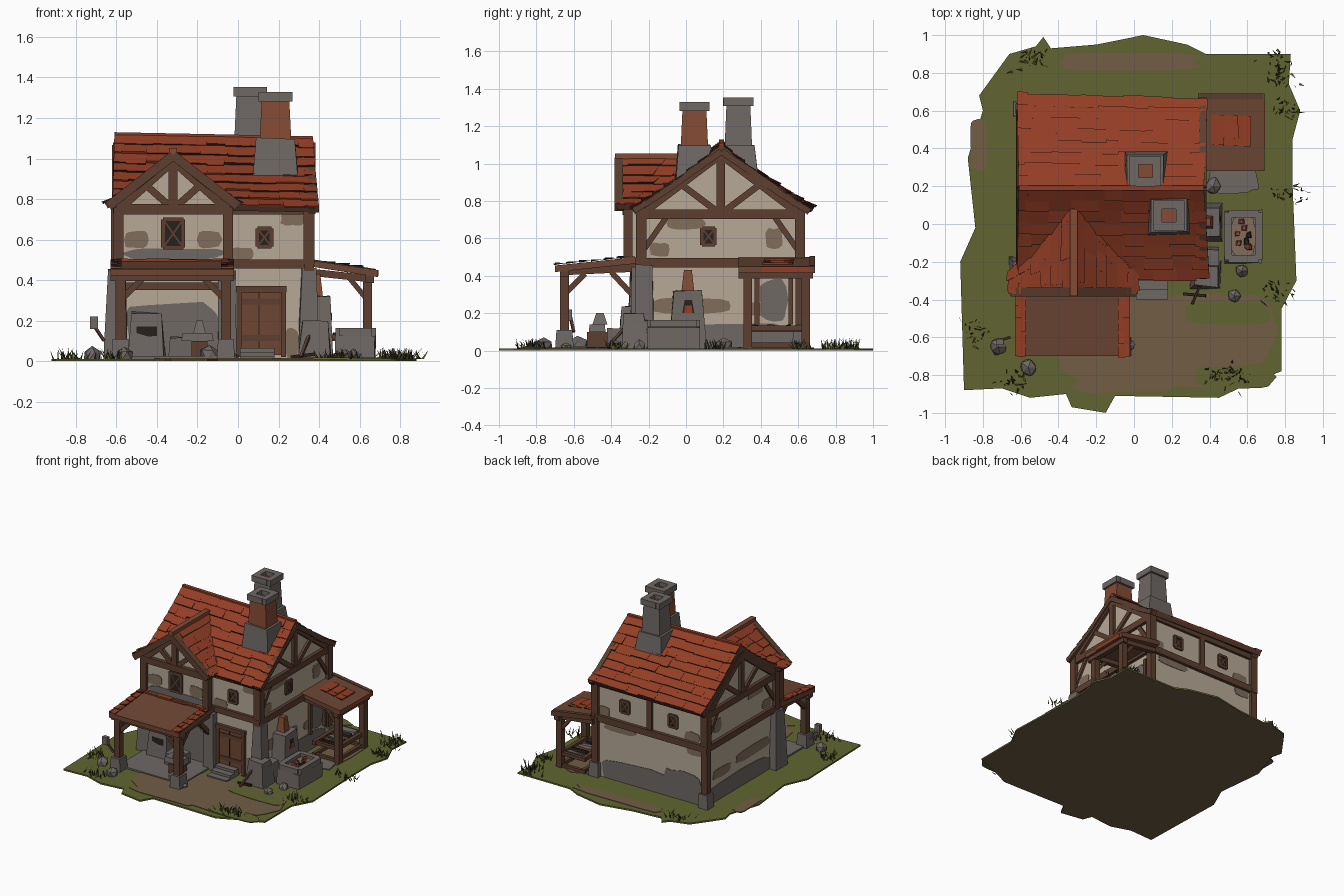
import bpy, bmesh, math, random
from mathutils import Vector as V

random.seed(4)
if "Cube" in bpy.data.objects:
    bpy.data.objects.remove(bpy.data.objects["Cube"])


def material(name, rgb):
    m = bpy.data.materials.new(name)
    lin = [(c / 255) ** 2.2 for c in rgb] + [1]
    m.diffuse_color = lin
    m.use_nodes = True
    m.node_tree.nodes["Principled BSDF"].inputs["Base Color"].default_value = lin
    return m


TILE = material("red roof tile", (146, 64, 42))
WOOD = material("brown timber", (92, 65, 51))
PLASTER = material("cream plaster", (182, 167, 150))
STONE = material("grey stone", (110, 104, 100))
GRASS = material("grass green", (97, 101, 52))
DIRT = material("brown dirt", (112, 94, 71))
INK = material("dark gap", (44, 38, 33))
WORN = material("worn plaster", (128, 109, 93))
BRICK = material("red brown brick", (130, 76, 56))
PLANK = material("brown planks", (108, 72, 55))
LOW = .006


def finish(name, bm, *mats, recalc=True):
    if recalc:
        bmesh.ops.recalc_face_normals(bm, faces=bm.faces)
    me = bpy.data.meshes.new(name)
    bm.to_mesh(me)
    bm.free()
    for m in mats:
        me.materials.append(m)
    ob = bpy.data.objects.new(name, me)
    bpy.context.collection.objects.link(ob)
    return ob


def prism(name, pts, vec, mat):
    bm = bmesh.new()
    f = bm.faces.new([bm.verts.new(p) for p in pts])
    ext = bmesh.ops.extrude_face_region(bm, geom=[f], use_keep_orig=True)
    for v in ext["geom"]:
        if isinstance(v, bmesh.types.BMVert):
            v.co += V(vec)
    return finish(name, bm, mat)


def box(name, lo, hi, mat, taper=1, wobble=0):
    lo, hi = V(lo), V(hi)
    mid, size = (lo + hi) / 2, hi - lo
    bm = bmesh.new()
    bmesh.ops.create_cube(bm, size=1)
    for v in bm.verts:
        k = taper if v.co.z > 0 else 1
        v.co = mid + V((v.co.x * size.x * k, v.co.y * size.y * k, v.co.z * size.z))
        v.co += V([random.uniform(-wobble, wobble) for _ in range(3)])
        v.co.z = max(v.co.z, LOW)
    return finish(name, bm, mat)


def beam(name, p, q, w, mat=WOOD):
    p, q = V(p), V(q)
    d = q - p
    bm = bmesh.new()
    bmesh.ops.create_cube(bm, size=1)
    rot = d.to_track_quat('Z', 'Y')
    for v in bm.verts:
        v.co = (p + q) / 2 + rot @ V((v.co.x * w, v.co.y * w, v.co.z * d.length))
    return finish(name, bm, mat)


def patch(name, c, axis, w, h, mat, thick=0.008):
    # ragged flat plate facing along the given axis
    others = [i for i in range(3) if i != axis]
    pts = []
    for i in range(16):
        a = math.tau * i / 16
        p = V(c)
        for o, r, t in zip(others, (w, h), (math.cos(a), math.sin(a))):
            p[o] += r / 2 * math.copysign(abs(t) ** 0.5, t) * random.uniform(0.8, 1)
        p[axis] -= thick / 2
        p.z = max(p.z, LOW)
        pts.append(p)
    vec = V()
    vec[axis] = thick
    prism(name, pts, vec, mat)


def slope(name, r0, r1, e0, e1, rows, cols, sag=0.02, deck=True):
    # one roof side: sagging timber deck and overlapping tile courses
    r0, r1, e0, e1 = map(V, (r0, r1, e0, e1))
    n = (r1 - r0).cross(e0 - r0).normalized()
    flip = n.z < 0
    n = -n if flip else n

    def P(u, v, h):
        p = r0.lerp(r1, u).lerp(e0.lerp(e1, u), v)
        return p - V((0, 0, sag * 4 * v * (1 - v))) + n * h

    if deck:
        bm = bmesh.new()
        g = [[bm.verts.new(P(u, i / 6, -0.016)) for u in (0, 1)] for i in range(7)]
        for a, b in zip(g, g[1:]):
            bm.faces.new((a[0], a[1], b[1], b[0]))
        ob = finish(name + "_deck", bm, WOOD)
        sol = ob.modifiers.new("thickness", 'SOLIDIFY')
        sol.thickness, sol.offset = 0.03, 0
    bm = bmesh.new()
    for r in range(rows):
        cuts = [0] + [(c + random.uniform(0.25, 0.75)) / cols for c in range(cols)] + [1]
        for u0, u1 in zip(cuts, cuts[1:]):
            v0, v1 = r / rows, (r + 1 + random.uniform(-0.1, 0.12)) / rows
            h = random.uniform(0.005, 0.013)
            edge = random.choice((0, 1, 1))
            a, b = P(u0, v0, 0.002), P(u1, v0, 0.002)
            c, d = P(u1, v1, h), P(u0, v1, h)
            e, f = P(u1, v1, -0.002), P(u0, v1, -0.002)
            a, b, c, d, e, f = [bm.verts.new(x) for x in (a, b, c, d, e, f)]
            for k, loop in enumerate(([a, d, c, b], [d, f, e, c], [a, f, d], [b, c, e])):
                face = bm.faces.new(loop[::-1] if flip else loop)
                face.normal_update()
                if k == 0 and face.normal.dot(n) < 0:
                    flip = not flip
                    face.normal_flip()
                last = r == rows - 1
                face.material_index = edge if k == 1 and not last else int(k > 1)
    finish(name + "_tiles", bm, TILE, INK, recalc=False)


def at(side, plane, a, z):
    # point on a wall: front and back run along x, sides run along y
    return V((a, plane, z)) if side == "y" else V((plane, a, z))


def truss(name, side, plane, a0, a1, zb, apex):
    m = (a0 + a1) / 2
    beam(name + "_tie", at(side, plane, a0, zb), at(side, plane, a1, zb), 0.05)
    beam(name + "_king_post", at(side, plane, m, zb), at(side, plane, m, apex), 0.045)
    for a in (a0, a1):
        beam(name + "_rafter", at(side, plane, a, zb), at(side, plane, m, apex), 0.045)
        beam(name + "_strut", at(side, plane, m, zb), at(side, plane, (a + m) / 2, (zb + apex) / 2), 0.035)


def window(name, side, plane, a, z, w, h):
    pts = [at(side, plane, a + i * w / 2, z + j * h / 2) for i, j in ((-1, -1), (1, -1), (1, 1), (-1, 1))]
    vec = at(side, 0.008, 0, 0)
    prism(name + "_glass", [p - vec / 2 for p in pts], vec, INK)
    for i in range(4):
        beam(name + "_frame", pts[i], pts[(i + 1) % 4], 0.018)
    for i, j in ((0, 2), (1, 3)):
        beam(name + "_lattice", pts[i], pts[j], 0.009, WOOD)


# ground island with dirt and grass patches
outline = [(-.66, .9), (-.52, .94), (-.48, .99), (-.44, .93), (-.2, .95), (.05, 1), (.28, .95), (.38, .9), (.83, .9),
           (.82, .74), (.88, .6), (.84, .45), (.84, .2), (.86, -.3), (.78, -.45), (.78, -.78), (.62, -.84),
           (.45, -.92), (-.1, -.91), (-.15, -1), (-.33, -.97), (-.36, -.9), (-.55, -.92), (-.7, -.87),
           (-.9, -.88), (-.92, -.2), (-.84, -.02), (-.88, .35), (-.8, .6), (-.82, .68)]
prism("earth_base", [(x, y, 0) for x, y in outline], (0, 0, .004), DIRT)
prism("grass", [(x, y, .004) for x, y in outline], (0, 0, .008), GRASS)
for x, y, w, h in ((.12, -.62, 1.1, .56), (.42, -.57, .7, .42), (-.05, -.83, .6, .14), (-.03, .86, .85, .11),
                   (-.82, .42, .1, .3), (.52, .45, .3, .5)):
    patch("dirt_patch", (x, y, .012), 2, w, h, DIRT)
for x, y, w, h in ((.5, -.47, .5, .14), (.53, -.81, .46, .13)):
    patch("grass_patch", (x, y, .015), 2, w, h, GRASS)
patch("shed_paving", (.53, .23, .016), 2, .28, .15, STONE)

# plastered walls: two floors with gables and the front wing
X0, X1, Y0, Y1 = -.6, .35, -.24, .61
RY, RX = .19, -.32
box("ground_floor", (X0, Y0, 0), (X1, Y1, .48), PLASTER)
prism("upper_floor", [(X0, y, z) for y, z in ((Y0, .47), (Y1, .47), (Y1, .74), (RY, 1.06), (Y0, .74))], (X1 - X0, 0, 0), PLASTER)
prism("wing", [(x, -.31, z) for x, z in ((-.59, .47), (-.05, .47), (-.05, .76), (RX, .99), (-.59, .76))], (0, .4, 0), PLASTER)

# roofs
slope("front_roof", (-.61, RY, 1.125), (.37, RY, 1.105), (-.62, -.29, .78), (.4, -.29, .76), 8, 8)
slope("back_roof", (-.61, RY, 1.125), (.37, RY, 1.105), (-.62, .69, .77), (.39, .66, .76), 8, 8)
slope("wing_left_roof", (RX, -.37, 1.04), (RX, .09, 1.04), (-.66, -.37, .78), (-.66, -.25, .78), 6, 4)
slope("wing_right_roof", (RX, -.37, 1.04), (RX, .09, 1.04), (.02, -.37, .78), (.02, -.25, .78), 6, 4)
beam("main_ridge", (-.61, RY, 1.117), (.37, RY, 1.097), .026, TILE)
beam("wing_ridge", (RX, -.38, 1.033), (RX, .08, 1.033), .04, BRICK)
for x in (-.6, .365):
    for y in (-.28, .66):
        beam("barge_board", (x, RY, 1.065), (x, y, .742), .035)
for x in (-.64, 0):
    beam("wing_barge_board", (RX, -.36, 1.015), (x, -.36, .765), .045)

# timber frame
truss("right_gable", "x", X1, Y0, Y1, .73, 1.05)
truss("left_gable", "x", X0, Y0, Y1, .73, 1.05)
truss("wing_gable", "y", -.315, -.59, -.05, .75, .99)
for x in (X0, X1):
    beam("side_sill", (x, Y0 - .03, .47), (x, Y1 + .03, .47), .05)
    for y in (Y0, Y1):
        beam("corner_post", (x, y, .48), (x, y, .76), .055)
    for y, top in ((Y0, .14), (Y1, -.14)):
        beam("side_brace", (x, y, .52), (x, y + top, .72), .03)
beam("back_sill", (X0, Y1, .47), (X1, Y1, .47), .05)
beam("back_plate", (X0, Y1, .74), (X1, Y1, .74), .04)
beam("middle_back_post", (-.12, Y1, .48), (-.12, Y1, .74), .04)
beam("front_sill", (-.05, Y0, .48), (X1, Y0, .48), .045)
beam("front_plate", (-.05, Y0, .745), (X1, Y0, .745), .04)
beam("wing_sill", (-.62, -.31, .48), (-.03, -.31, .48), .05)
for x in (-.59, -.05):
    beam("wing_post", (x, -.31, .48), (x, -.31, .76), .05)
for x in (X0, X1):
    beam("lower_back_post", (x, Y1, .1), (x, Y1, .47), .05)
    box("back_corner_stone", (x - .042, Y1 - .042, 0), (x + .042, Y1 + .042, .12), STONE, .88)

# windows and door
window("wing_window", "y", -.314, RX, .63, .1, .14)
window("front_window", "y", Y0 - .003, .13, .61, .07, .09)
window("right_window", "x", X1 + .003, .12, .61, .07, .09)
for x in (-.32, .1):
    window("back_window", "y", Y1 + .003, x, .61, .07, .09)
box("door", (.01, Y0 - .012, .03), (.22, Y0, .35), PLANK)
for x in (.005, .225):
    beam("door_post", (x, Y0 - .01, .02), (x, Y0 - .01, .36), .025)
beam("door_lintel", (-.01, Y0 - .01, .355), (.24, Y0 - .01, .355), .03)
for z in (.1, .28):
    box("door_bar", (.02, Y0 - .018, z), (.21, Y0, z + .03), WOOD)
box("door_gap", (.1, Y0 - .015, .04), (.105, Y0, .34), INK)
for i in range(3):
    box("door_step", (.01, -.4 + i * .05, 0), (.18, Y0, .025 + i * .02), STONE)

# stonework and worn plaster
box("front_corner_pier", (.3, -.28, 0), (.4, -.17, .46), STONE, .75, .006)
box("front_corner_foot", (.3, -.35, 0), (.46, -.2, .2), STONE, .7, .01)
box("left_corner_pier", (-.66, -.31, 0), (-.54, -.18, .45), STONE, .75, .008)
box("wing_pier", (-.1, -.3, 0), (-.01, -.2, .45), STONE, .85, .005)
patch("forge_stone", (-.32, Y0, .12), 1, .54, .38, STONE)
patch("wing_stone_band", (RX, -.31, .53), 1, .54, .06, STONE)
patch("back_stone", (-.12, Y1, .04), 1, 1, .28, STONE)
patch("back_stone_rise", (-.4, Y1, .12), 1, .36, .26, STONE)
patch("right_stone", (X1, .2, .04), 0, .88, .22, STONE)
patch("left_stone", (X0, .2, .03), 0, .88, .24, STONE)
for x, z, w, h in ((.15, .42, .3, .06), (-.5, .42, .14, .07), (-.48, .53, .14, .08), (.28, .53, .1, .08)):
    patch("back_worn", (x, Y1, z), 1, w, h, WORN)
for x in (X0, X1):
    for y, z, w, h in ((.02, .24, .46, .09), (.42, .22, .24, .08), (0, .68, .22, .07), (.47, .6, .1, .12), (-.14, .54, .12, .08)):
        patch("side_worn", (x, y, z), 0, w, h, WORN)
for x, z, w, h in ((.27, .7, .13, .07), (.02, .53, .12, .07), (.265, .09, .07, .16)):
    patch("front_worn", (x, Y0, z), 1, w, h, WORN)
for x in (-.5, -.14):
    patch("wing_worn", (x, -.31, .6), 1, .13, .09, WORN)

# chimneys: wide foot, shaft, hollow cap
for cx, cy, foot, top, shaft in ((.185, .045, .88, 1.33, BRICK), (.06, .28, .95, 1.355, STONE)):
    box("chimney_foot", (cx - .115, cy - .105, foot), (cx + .115, cy + .105, 1.1), STONE, .82, .005)
    box("chimney_shaft", (cx - .08, cy - .075, 1.05), (cx + .08, cy + .075, top - .04), shaft, .85)
    box("chimney_flue", (cx - .045, cy - .045, top - .06), (cx + .045, cy + .045, top - .035), BRICK)
    for s in (-1, 1):
        beam("chimney_cap", (cx + s * .06, cy - .08, top - .025), (cx + s * .06, cy + .08, top - .025), .046, STONE)
        beam("chimney_cap", (cx - .05, cy + s * .058, top - .025), (cx + .05, cy + s * .058, top - .025), .046, STONE)

# front porch
prism("porch_roof", [(-.63, y, z) for y, z in ((-.7, .42), (-.7, .455), (-.27, .5), (-.27, .465))], (.61, 0, 0), PLANK)
for a, b in ((-.63, -.575), (-.085, -.02)):
    slope("porch_edge", (a, -.3, .5), (b, -.3, .5), (a, -.7, .46), (b, -.7, .46), 6, 1, 0, False)
slope("porch_top_course", (-.6, -.27, .503), (-.04, -.27, .503), (-.6, -.35, .495), (-.04, -.35, .495), 1, 5, 0, False)
beam("porch_lintel", (-.63, -.65, .42), (-.02, -.65, .42), .05)
for x in (-.58, -.06):
    box("porch_post_base", (x - .045, -.7, 0), (x + .045, -.6, .11), STONE, .85)
    beam("porch_post", (x, -.65, .1), (x, -.65, .42), .05)
    beam("porch_side_rail", (x, -.67, .425), (x, -.25, .445), .045)
    beam("porch_brace", (x, -.65, .3), (x, -.54, .41), .03)
    beam("porch_brace", (x, -.27, .28), (x, -.4, .42), .03)
    s = 1 if x < RX else -1
    beam("porch_brace", (x, -.65, .3), (x + s * .11, -.65, .41), .03)
beam("forge_wall_beam", (-.56, Y0 - .01, .37), (-.08, Y0 - .01, .37), .035)
box("porch_floor", (-.6, -.62, 0), (-.05, -.24, .025), STONE)
box("forge_hearth", (-.54, -.36, .02), (-.36, -.24, .24), STONE, .85, .008)
box("forge_mouth", (-.5, -.352, .1), (-.4, -.3, .17), INK)
box("quench_trough", (-.34, -.42, .02), (-.2, -.3, .12), STONE, .95, .006)
box("anvil_block", (-.23, -.53, .02), (-.15, -.42, .1), WOOD)
box("anvil", (-.28, -.52, .1), (-.12, -.43, .14), STONE, .9)
box("anvil_horn", (-.22, -.5, .14), (-.16, -.42, .2), STONE, .5)

# side shed with bench
prism("shed_roof", [(x, .28, z) for x, z in ((.34, .47), (.34, .5), (.69, .45), (.69, .415))], (0, .41, 0), PLANK)
slope("shed_tiles", (.41, .42, .492), (.41, .58, .492), (.62, .41, .463), (.62, .57, .463), 3, 2, 0, False)
beam("shed_roof_edge", (.35, .675, .49), (.68, .675, .44), .03)
beam("shed_lintel", (.65, .28, .405), (.65, .68, .405), .04)
box("shed_tile_trim", (.688, .4, .42), (.694, .66, .45), TILE)
for y in (.33, .64):
    beam("shed_post", (.64, y, LOW), (.64, y, .41), .045)
    beam("shed_rail", (.35, y, .44), (.67, y, .405), .035)
    beam("shed_brace", (.64, y, .3), (.55, y, .41), .025)
    for z in (.025, .12):
        beam("bench_rail", (.42, y, z), (.64, y, z), .025)
for x in (.44, .63):
    beam("bench_long_rail", (x, .31, .12), (x, .65, .12), .03)
    beam("bench_low_rail", (x, .31, .03), (x, .65, .03), .025)
box("bench_top", (.44, .33, .1), (.63, .64, .115), WOOD)
for y in (.36, .44, .52, .59):
    box("bench_tool", (.47, y, .115), (.6, y + .035, .135), random.choice((STONE, INK)), .9, .01)
patch("wall_hatch", (X1 + .004, .47, .27), 0, .16, .24, STONE)
for y in (.38, .56):
    beam("hatch_post", (X1 + .01, y, .14), (X1 + .01, y, .4), .025)

# side kiln and coal hearth
box("kiln", (.34, -.09, 0), (.47, .11, .32), STONE, .75, .004)
box("kiln_mouth", (.44, -.02, .2), (.462, .045, .27), INK, .6)
box("kiln_embers", (.45, -.01, .2), (.464, .035, .24), TILE, .8)
box("kiln_flue", (.35, -.025, .31), (.42, .045, .43), BRICK, .6)
box("coal_hearth", (.48, -.21, 0), (.68, .08, .13), STONE, .95, .008)
for s in (-1, 1):
    beam("hearth_rim", (.58 + s * .08, -.19, .145), (.58 + s * .08, .06, .145), .04, STONE)
    beam("hearth_rim", (.5, -.065 + s * .12, .145), (.66, -.065 + s * .12, .145), .04, STONE)
patch("coals", (.58, -.065, .137), 2, .14, .22, WORN)
for i in range(9):
    x, y = random.uniform(.53, .6), random.uniform(-.14, .0)
    box("ember", (x, y, .135), (x + .03, y + .03, .155), (BRICK, INK, TILE)[i % 3], .6, .005)
box("kiln_side_stone", (.37, -.28, 0), (.45, -.12, .16), STONE, .85, .008)

# pick, loose rocks and grass tufts
beam("pick_handle", (.31, -.42, .02), (.36, -.3, .15), .014)
beam("pick_head", (.26, -.37, .02), (.38, -.38, .035), .016, INK)
beam("axe_handle", (-.66, -.6, .1), (-.72, -.62, .19), .014)
box("axe_head", (-.73, -.64, .16), (-.69, -.61, .22), STONE)
for x, y, r in ((-.72, -.65, .05), (-.56, -.76, .05), (.53, -.38, .04), (.57, -.25, .04), (.42, .2, .05),
                (-.02, -.64, .03), (-.14, -.58, .06)):
    bm = bmesh.new()
    bmesh.ops.create_icosphere(bm, subdivisions=1, radius=r)
    for v in bm.verts:
        v.co = V((x, y, r * .5)) + v.co * random.uniform(.8, 1.1)
        v.co.z = max(v.co.z, LOW)
    finish("rock", bm, STONE)
bm = bmesh.new()
for x, y in ((.78, .76), (.77, .86), (.82, .62), (.75, -.36), (.53, -.82), (.82, .17), (-.85, -.57), (-.64, -.83), (-.55, .87), (.46, -.8)):
    for _ in range(24):
        p = V((x + random.gauss(0, .04), y + random.gauss(0, .03), .01))
        a = random.uniform(0, math.tau)
        d = V((math.cos(a), math.sin(a), 0)) * .007
        tip = p + V((random.gauss(0, .02), random.gauss(0, .02), random.uniform(.03, .06)))
        f = bm.faces.new([bm.verts.new(q) for q in (p - d, p + d, tip)])
        f.material_index = random.choice((0, 0, 1))
finish("grass_tufts", bm, GRASS, INK, recalc=False)
